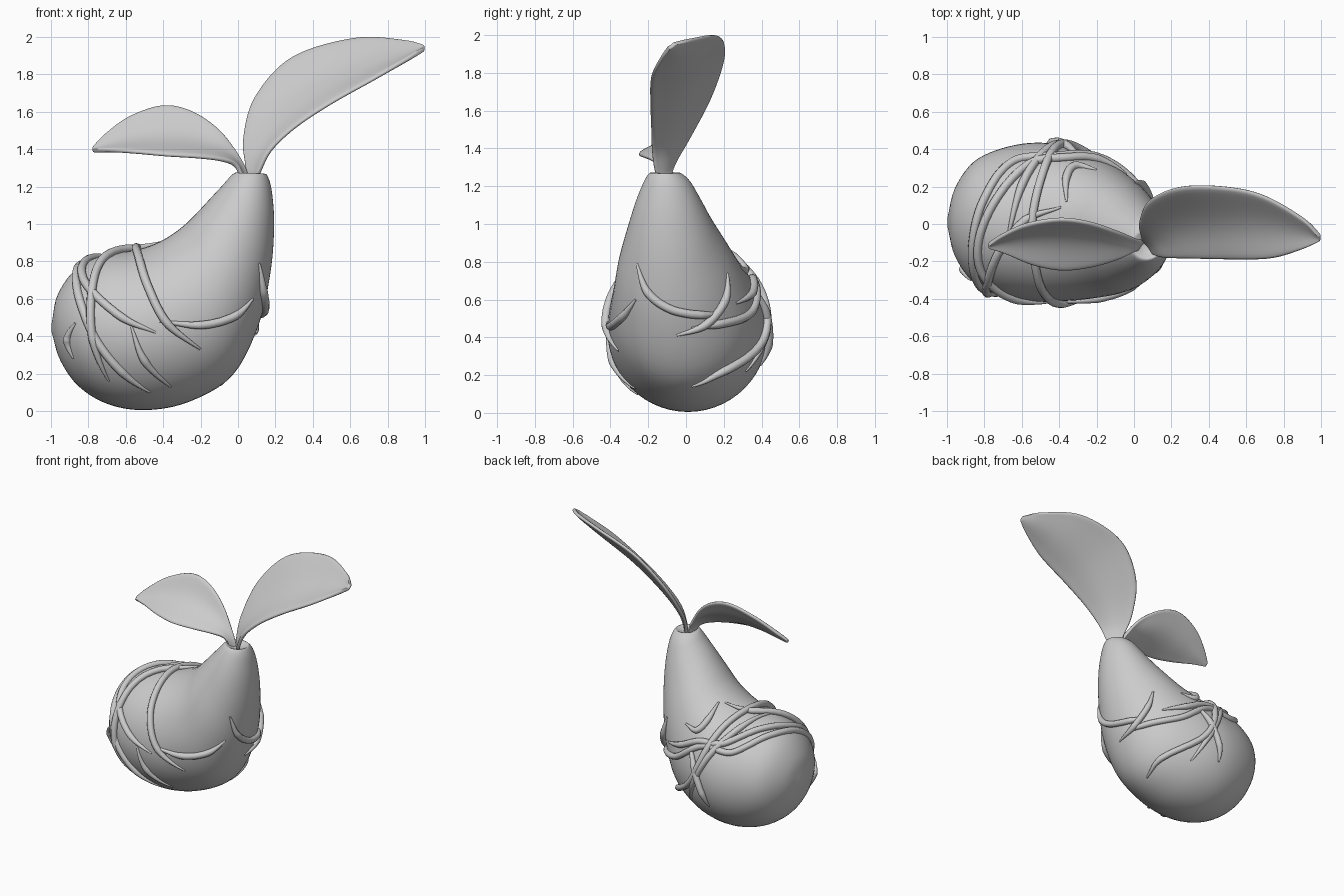
import bpy, bmesh, math
from mathutils import Vector
from mathutils.bvhtree import BVHTree


def smooth_rows(rows, steps):
    """Catmull-Rom through equal-length tuples."""
    p = [Vector(r) for r in rows]
    p = [p[0] * 2 - p[1]] + p + [p[-1] * 2 - p[-2]]
    out = []
    for i in range(1, len(p) - 2):
        a, b, c, d = p[i - 1:i + 3]
        for s in range(steps):
            t = s / steps
            out.append(0.5 * (2 * b + (c - a) * t + (2 * a - 5 * b + 4 * c - d) * t * t
                              + (3 * b - a - 3 * c + d) * t ** 3))
    return out + [p[-2]]


def skin(bm, rows, closed):
    vs = [[bm.verts.new(c) for c in r] for r in rows]
    n = len(rows[0])
    for r0, r1 in zip(vs, vs[1:]):
        for j in range(n if closed else n - 1):
            k = (j + 1) % n
            bm.faces.new((r0[j], r0[k], r1[k], r1[j]))
    return vs


def finish(bm, name):
    bmesh.ops.recalc_face_normals(bm, faces=bm.faces[:])
    me = bpy.data.meshes.new(name)
    bm.to_mesh(me)
    ob = bpy.data.objects.new(name, me)
    bpy.context.collection.objects.link(ob)
    for f in me.polygons:
        f.use_smooth = True
    return ob


# Bent gourd body: upper x,z / lower x,z / half width / centre y
sections = [
    (-0.996, 0.47, -0.996, 0.42, 0.03, 0.01),
    (-0.965, 0.62, -0.95, 0.27, 0.18, 0.01),
    (-0.87, 0.755, -0.85, 0.13, 0.32, 0.01),
    (-0.72, 0.835, -0.69, 0.035, 0.395, 0.01),
    (-0.55, 0.86, -0.49, 0.005, 0.425, 0.01),
    (-0.42, 0.905, -0.26, 0.05, 0.41, 0),
    (-0.31, 0.975, -0.03, 0.19, 0.365, -0.025),
    (-0.22, 1.06, 0.11, 0.46, 0.305, -0.055),
    (-0.145, 1.14, 0.175, 0.75, 0.235, -0.078),
    (-0.08, 1.21, 0.193, 1.0, 0.175, -0.092),
    (-0.04, 1.255, 0.18, 1.18, 0.125, -0.1),
    (-0.015, 1.274, 0.155, 1.262, 0.085, -0.11),
    (0.01, 1.268, 0.135, 1.262, 0.062, -0.11),
    (0.04, 1.25, 0.10, 1.25, 0.03, -0.11)]
rings = []
for s in smooth_rows(sections, 5):
    a, b = Vector((s[0], s[5], s[1])), Vector((s[2], s[5], s[3]))
    mid, half = (a + b) / 2, (a - b) / 2
    rings.append([mid + half * math.cos(t) + Vector((0, s[4] * math.sin(t), 0))
                  for t in (math.tau * j / 56 for j in range(56))])
bm = bmesh.new()
vs = skin(bm, rings, True)
bm.faces.new(vs[0])
bm.faces.new(vs[-1])
bmesh.ops.recalc_face_normals(bm, faces=bm.faces[:])
tree = BVHTree.FromBMesh(bm)
finish(bm, "gourd_body")


# Leaves: ruled between two edges, with a sagging midrib
def leaf(name, edge_a, edge_b, sag):
    bm = bmesh.new()
    A, B = smooth_rows(edge_a, 6), smooth_rows(edge_b, 6)
    rows = []
    for a, b in zip(A, B):
        w = (a - b).length
        rows.append([a.lerp(b, j / 12) + Vector(sag) * w * math.sin(math.pi * j / 12) ** 1.3
                     for j in range(13)])
    skin(bm, rows, False)
    ob = finish(bm, name)
    m = ob.modifiers.new("thickness", 'SOLIDIFY')
    m.thickness, m.offset = 0.024, 0
    m = ob.modifiers.new("round", 'SUBSURF')
    m.levels = m.render_levels = 1


leaf("large_leaf",
     [(0.055, -0.09, 1.22), (0.042, -0.06, 1.32), (0.03, 0.02, 1.46), (0.09, 0.135, 1.68),
      (0.29, 0.205, 1.895), (0.63, 0.175, 1.995), (0.89, 0.04, 1.98), (0.995, -0.065, 1.955)],
     [(0.095, -0.14, 1.22), (0.12, -0.165, 1.29), (0.18, -0.18, 1.40), (0.31, -0.185, 1.52),
      (0.5, -0.19, 1.645), (0.73, -0.185, 1.775), (0.9, -0.135, 1.875), (0.995, -0.09, 1.935)],
     (0.06, 0, -0.08))
leaf("small_leaf",
     [(0.055, -0.09, 1.22), (0.025, -0.085, 1.32), (-0.09, -0.04, 1.49), (-0.24, 0.01, 1.6),
      (-0.4, 0.03, 1.635), (-0.58, 0.0, 1.575), (-0.71, -0.06, 1.48), (-0.778, -0.11, 1.41)],
     [(0.025, -0.13, 1.22), (-0.01, -0.15, 1.31), (-0.09, -0.19, 1.34), (-0.22, -0.23, 1.355),
      (-0.38, -0.25, 1.365), (-0.54, -0.22, 1.38), (-0.68, -0.16, 1.39), (-0.778, -0.125, 1.39)],
     (0, 0.08, -0.07))


# Waypoints projected onto the body from the front, back, right or top
def hit(origin, direction, fallback):
    p = tree.ray_cast(Vector(origin), Vector(direction))[0]
    return p if p is not None else tree.find_nearest(Vector(fallback))[0]


def F(x, z): return hit((x, -2, z), (0, 1, 0), (x, 0, z))
def K(x, z): return hit((x, 2, z), (0, -1, 0), (x, 0, z))
def R(y, z): return hit((2, y, z), (-1, 0, 0), (-0.35, y, z))
def T(x, y): return hit((x, y, 3), (0, 0, -1), (x, y, 0.6))


# Tapered vines hugging the body
vines = [
    [F(-0.47, 0.1), F(-0.62, 0.21), F(-0.75, 0.37), F(-0.84, 0.58), T(-0.86, -0.1),
     T(-0.8, 0.13), T(-0.63, 0.34), K(-0.4, 0.68), K(-0.16, 0.53), R(0.17, 0.47), R(0.03, 0.45)],
    [F(-0.44, 0.42), F(-0.62, 0.5), F(-0.79, 0.65), T(-0.83, -0.12), T(-0.74, 0.12),
     T(-0.55, 0.32), K(-0.36, 0.7), K(-0.2, 0.63), K(-0.04, 0.58)],
    [F(-0.2, 0.33), F(-0.38, 0.47), F(-0.48, 0.66), T(-0.53, -0.18), T(-0.54, 0.02),
     T(-0.49, 0.25), K(-0.4, 0.55), K(-0.3, 0.38), R(0.2, 0.23), R(0.03, 0.14)],
    [F(-0.36, 0.13), F(-0.5, 0.27), F(-0.57, 0.45)],
    [F(-0.42, 0.48), F(-0.2, 0.46), F(-0.02, 0.51), F(0.08, 0.6)],
    [F(-0.69, 0.16), F(-0.77, 0.38), F(-0.78, 0.6), T(-0.72, -0.15), T(-0.58, 0.02), T(-0.39, 0.09)],
    [F(-0.87, 0.47), F(-0.91, 0.38), F(-0.88, 0.28)],
    [R(-0.26, 0.79), R(-0.2, 0.64), R(-0.08, 0.55), R(0.08, 0.52), R(0.17, 0.53)],
    [R(0.22, 0.74), R(0.2, 0.6), R(0.1, 0.47), R(-0.05, 0.41)],
    [T(-0.36, 0.12), T(-0.36, 0.25), T(-0.31, 0.31), T(-0.2, 0.29)],
    [T(-0.68, -0.1), T(-0.6, 0.2), K(-0.5, 0.68), K(-0.36, 0.42), K(-0.27, 0.22)],
    [K(-0.28, 0.68), K(-0.36, 0.54), K(-0.44, 0.36), K(-0.47, 0.25)],
]
for i, way in enumerate(vines):
    pts = smooth_rows(way, 12)
    cu = bpy.data.curves.new("vine", 'CURVE')
    cu.dimensions = '3D'
    cu.bevel_depth, cu.bevel_resolution, cu.use_fill_caps = 0.023, 3, True
    sp = cu.splines.new('POLY')
    sp.points.add(len(pts) - 1)
    lift = 0.004 + 0.005 * (i % 3)
    for j, (p, q) in enumerate(zip(sp.points, pts)):
        loc, nor = tree.find_nearest(q)[:2]
        end = min(j, len(pts) - 1 - j) / 12
        p.radius = min(1, 0.25 + 0.75 * end)
        p.co = (*(loc + nor * lift * min(1, end)), 1)
    sp.use_smooth = True
    ob = bpy.data.objects.new("vine_%02d" % (i + 1), cu)
    bpy.context.collection.objects.link(ob)
